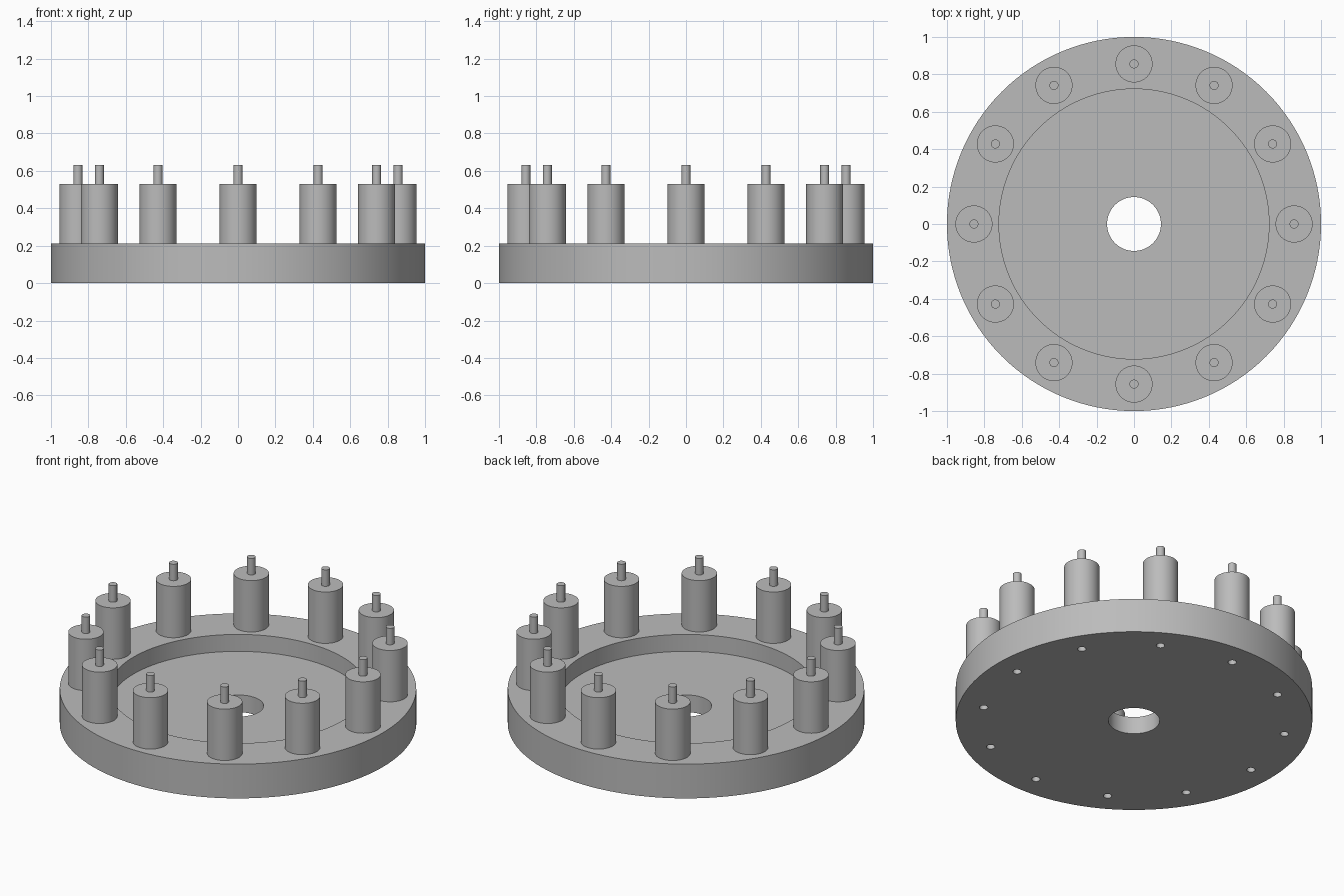
import bpy, bmesh
from math import cos, sin, pi

cube = bpy.data.objects.get("Cube")
if cube:
    bpy.data.objects.remove(cube, do_unlink=True)

PLATE_TOP, BODY_TOP, PIN_TOP = 0.212, 0.53, 0.632
RING_RADIUS, COUNT = 0.856, 12
PIN_RADIUS = 0.024

grey = bpy.data.materials.new("plain grey")
grey.use_nodes = True
grey.diffuse_color = (0.5, 0.5, 0.5, 1)
grey.node_tree.nodes["Principled BSDF"].inputs["Base Color"].default_value = (0.5, 0.5, 0.5, 1)


def lathe(name, profile, segments, closed=False, location=(0, 0, 0)):
    """Turn a (radius, height) profile around the z axis."""
    bm = bmesh.new()
    verts = [bm.verts.new((r, 0, z)) for r, z in profile]
    edges = [bm.edges.new(pair) for pair in zip(verts, verts[1:])]
    if closed:
        edges.append(bm.edges.new((verts[-1], verts[0])))
    bmesh.ops.spin(bm, geom=verts + edges, cent=(0, 0, 0), axis=(0, 0, 1),
                   angle=2 * pi, steps=segments, use_merge=True)
    bmesh.ops.remove_doubles(bm, verts=bm.verts, dist=0.0001)
    bmesh.ops.recalc_face_normals(bm, faces=bm.faces)
    mesh = bpy.data.meshes.new(name)
    bm.to_mesh(mesh)
    bm.free()
    mesh.materials.append(grey)
    obj = bpy.data.objects.new(name, mesh)
    obj.location = location
    bpy.context.collection.objects.link(obj)
    return obj


def smooth(obj):
    bpy.ops.object.select_all(action="DESELECT")
    obj.select_set(True)
    bpy.context.view_layer.objects.active = obj
    bpy.ops.object.shade_smooth_by_angle(angle=pi / 6)


spots = [(RING_RADIUS * cos(2 * pi * i / COUNT), RING_RADIUS * sin(2 * pi * i / COUNT), 0)
         for i in range(COUNT)]

# Round base plate with a wide shallow recess and a centre hole
plate = lathe("base_plate", [(0.144, 0), (1, 0), (1, PLATE_TOP), (0.722, PLATE_TOP),
                             (0.722, 0.107), (0.144, 0.107)], 128, closed=True)

# Small holes drilled through the plate beneath each post
drills = [lathe("drill_cutter", [(0, -0.1), (PIN_RADIUS, -0.1), (PIN_RADIUS, 0.3), (0, 0.3)],
                24, location=spot) for spot in spots]
cutters = bpy.data.collections.new("drill_cutters")
bpy.context.scene.collection.children.link(cutters)
for drill in drills:
    drill.hide_render = True
    cutters.objects.link(drill)
cut = plate.modifiers.new("drill_holes", "BOOLEAN")
cut.operand_type = "COLLECTION"
cut.collection = cutters
cut.solver = "EXACT"
bpy.ops.object.select_all(action="DESELECT")
plate.select_set(True)
bpy.context.view_layer.objects.active = plate
bpy.ops.object.modifier_apply(modifier=cut.name)
for drill in drills:
    bpy.data.objects.remove(drill, do_unlink=True)
bpy.data.collections.remove(cutters)
smooth(plate)

# Ring of stepped posts: wide body with a thin pin on top
for number, spot in enumerate(spots, 1):
    post = lathe(f"post_{number}", [(0, PLATE_TOP), (0.099, PLATE_TOP), (0.099, BODY_TOP),
                                    (PIN_RADIUS, BODY_TOP), (PIN_RADIUS, PIN_TOP), (0, PIN_TOP)],
                 48, location=spot)
    smooth(post)
